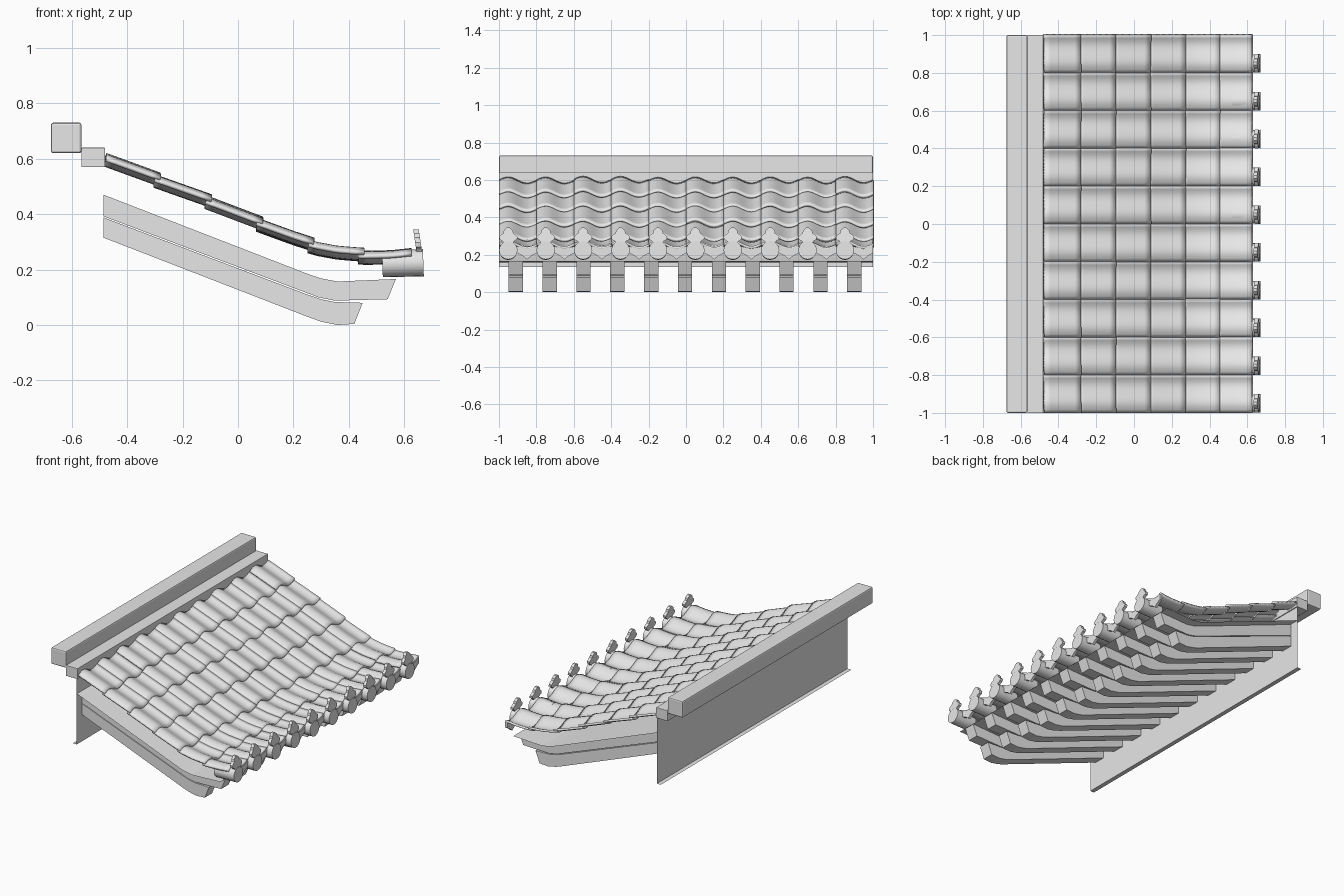
import bpy, bmesh, math, random
from mathutils import Matrix

random.seed(4)
old = bpy.data.objects.get("Cube")
if old:
    bpy.data.objects.remove(old)

grey = bpy.data.materials.new("light_grey")
grey.use_nodes = True
colour = (0.8, 0.8, 0.8, 1)
grey.diffuse_color = colour
grey.node_tree.nodes["Principled BSDF"].inputs["Base Color"].default_value = colour


def finish(name, bm, smooth=False, recalc=True):
    if recalc:
        bmesh.ops.recalc_face_normals(bm, faces=bm.faces)
    mesh = bpy.data.meshes.new(name)
    bm.to_mesh(mesh)
    bm.free()
    mesh.materials.append(grey)
    ob = bpy.data.objects.new(name, mesh)
    bpy.context.collection.objects.link(ob)
    if smooth:
        bpy.ops.object.select_all(action='DESELECT')
        ob.select_set(True)
        bpy.context.view_layer.objects.active = ob
        bpy.ops.object.shade_smooth_by_angle(angle=math.radians(40))
    return ob


def prism(bm, points, shift):
    """Close a polygon of 3D points into a solid by sweeping it along shift."""
    face = bm.faces.new([bm.verts.new(p) for p in points])
    ext = bmesh.ops.extrude_face_region(bm, geom=[face])["geom"]
    verts = [g for g in ext if isinstance(g, bmesh.types.BMVert)]
    bmesh.ops.translate(bm, verts=verts, vec=shift)


def bar(name, x0, x1, z0, z1, bevel):
    bm = bmesh.new()
    prism(bm, [(x0, -1, z0), (x1, -1, z0), (x1, -1, z1), (x0, -1, z1)], (0, 2, 0))
    ob = finish(name, bm)
    mod = ob.modifiers.new("soft_edges", 'BEVEL')
    mod.width = bevel
    mod.segments = 2


def sheet(name, profile):
    bm = bmesh.new()
    rows = [[bm.verts.new((x, y, z)) for y in (-1, 1)] for x, z in profile]
    for a, b in zip(rows, rows[1:]):
        bm.faces.new((a[0], b[0], b[1], a[1]))
    finish(name, bm, recalc=False)


# Ridge and the step below it
bar("ridge_beam", -0.675, -0.565, 0.62, 0.73, 0.008)
bar("ridge_step", -0.565, -0.48, 0.57, 0.64, 0.002)

# Back panel with a narrow flange at its foot
sheet("back_panel", [(-0.515, 0.135), (-0.486, 0.135), (-0.486, 0.57)])

# Two layers of bent rafters, with a deck over the upper layer
deck_line = [(-0.485, 0.47), (0.25, 0.185), (0.3, 0.168), (0.36, 0.157), (0.57, 0.166)]
upper = deck_line + [(0.54, 0.093), (0.35, 0.088), (0.29, 0.1), (-0.485, 0.392)]
lower = [(-0.485, 0.388), (0.25, 0.11), (0.3, 0.093), (0.35, 0.083), (0.45, 0.08),
         (0.42, 0.004), (0.36, 0), (0.3, 0.012), (0.25, 0.03), (-0.485, 0.315)]
for name, profile in (("upper_rafters", upper), ("lower_rafters", lower)):
    bm = bmesh.new()
    for i in range(11):
        y = -0.91 + 0.181 * i
        prism(bm, [(x, y - 0.038, z) for x, z in profile], (0, 0.076, 0))
    finish(name, bm)
sheet("roof_deck", [(x, z + 0.002) for x, z in deck_line])

# Curve of the tiled surface
curve = [(-0.48, 0.608), (-0.28, 0.522), (-0.1, 0.447), (0.09, 0.363), (0.2, 0.316),
         (0.28, 0.285), (0.36, 0.265), (0.45, 0.252), (0.55, 0.247), (0.63, 0.25)]


def height(x):
    for (xa, za), (xb, zb) in zip(curve, curve[1:]):
        if x <= xb:
            break
    return za + (zb - za) * (x - xa) / (xb - xa)


# Overlapping wavy roof tiles
seams = [-0.475, -0.28, -0.095, 0.09, 0.275, 0.455, 0.625]
bm = bmesh.new()
steps, cols = 6, 12
for c in range(10):
    for a, b in zip(seams, seams[1:]):
        start = max(a - 0.02, -0.475)
        lift = random.uniform(-0.003, 0.003)
        twist = random.uniform(-0.004, 0.004)
        rows = []
        for i in range(steps + 1):
            t = i / steps
            row = []
            for j in range(cols + 1):
                u = j / cols
                y = -1 + 0.2 * (c + u)
                x = start + (b - start) * t + twist * (u - 0.5)
                wave = 0.016 * math.cos(math.tau * (u - 0.25))
                z = height(x) + wave + lift - 0.004 + 0.013 * t + twist * (u - 0.5)
                row.append(bm.verts.new((x, y, z)))
            rows.append(row)
        for r, s in zip(rows, rows[1:]):
            for j in range(cols):
                bm.faces.new((r[j], s[j], s[j + 1], r[j + 1]))
tiles = finish("roof_tiles", bm, smooth=True, recalc=False)
solid = tiles.modifiers.new("thickness", 'SOLIDIFY')
solid.thickness = 0.013
solid.offset = -1
tiles.modifiers.move(len(tiles.modifiers) - 1, 0)

# Round end caps under the tile crests
bm = bmesh.new()
for c in range(10):
    place = Matrix.Translation((0.595, -0.95 + 0.2 * c, 0.222)) @ Matrix.Rotation(math.radians(88), 4, 'Y')
    bmesh.ops.create_cone(bm, cap_ends=True, segments=20, radius1=0.047,
                          radius2=0.049, depth=0.148, matrix=place)
finish("end_caps", bm, smooth=True)

# Leaf-shaped finials standing on the caps, leaning back slightly
half = [(0.022, 0.26), (0.03, 0.272), (0.047, 0.282), (0.049, 0.297), (0.036, 0.31),
        (0.027, 0.315), (0.024, 0.33), (0.008, 0.345)]
leaf = half + [(-y, z) for y, z in reversed(half)]
bm = bmesh.new()
for c in range(10):
    prism(bm, [(0.645 - 0.15 * (z - 0.26), -0.95 + 0.2 * c + y, z) for y, z in leaf], (0.02, 0, 0))
finish("finials", bm)

# Pointed drip plates under the tile troughs
drip = [(-0.075, 0.25), (-0.055, 0.21), (-0.025, 0.195), (0, 0.175),
        (0.025, 0.195), (0.055, 0.21), (0.075, 0.25), (0, 0.232)]
bm = bmesh.new()
for c in range(10):
    prism(bm, [(0.612, min(-0.85 + 0.2 * c + y, 1), z) for y, z in drip], (0.018, 0, 0))
finish("drip_plates", bm)
